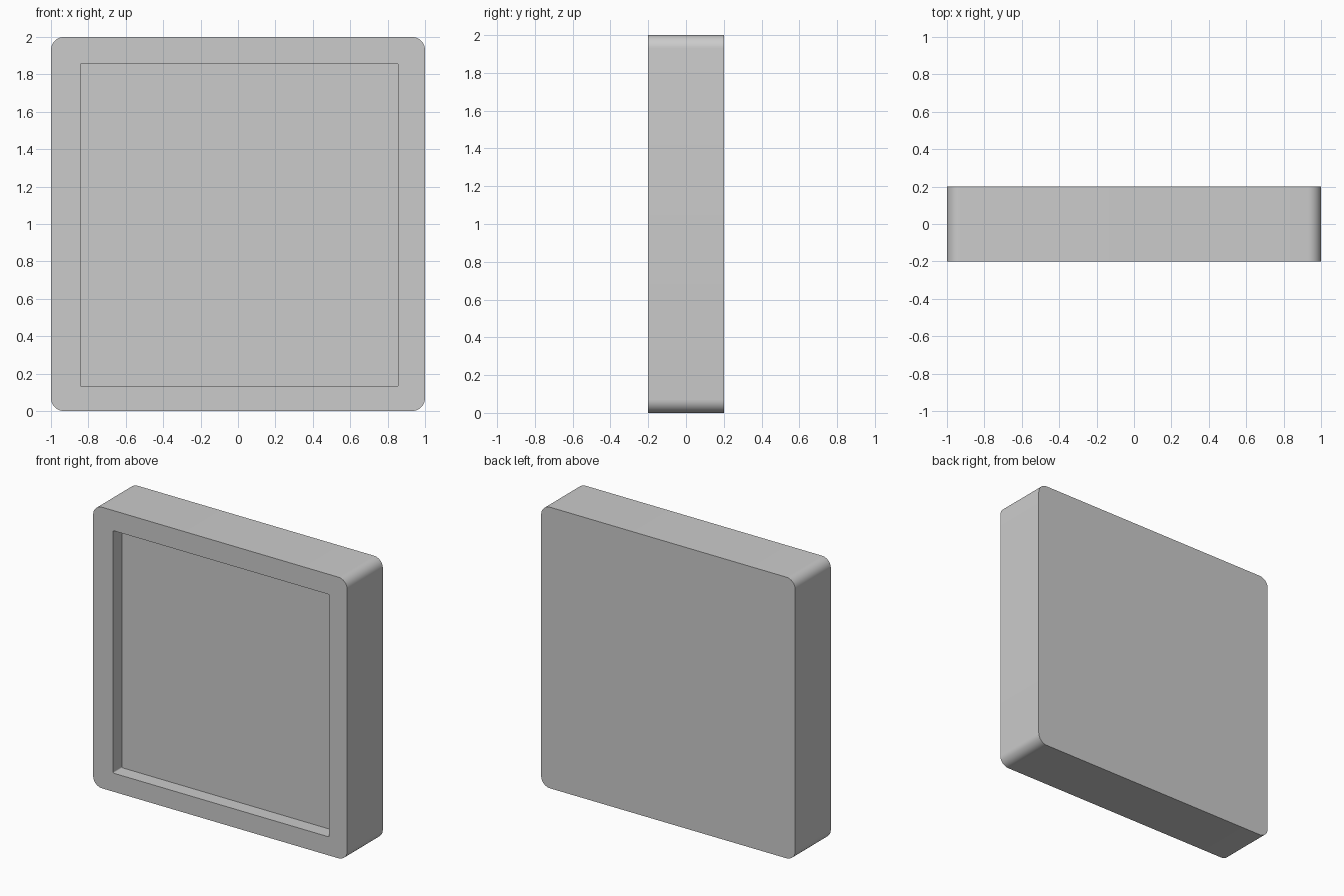
import bpy, bmesh, math

if "Cube" in bpy.data.objects:
    bpy.data.objects.remove(bpy.data.objects["Cube"])

ARC_STEPS = 10


def rounded_loop(bm, x0, x1, z0, z1, r, y):
    """Rounded rectangle of vertices, counter-clockwise seen from the front."""
    corners = [(x1 - r, z0 + r, -90), (x1 - r, z1 - r, 0),
               (x0 + r, z1 - r, 90), (x0 + r, z0 + r, 180)]
    verts = []
    for cx, cz, start in corners:
        for i in range(ARC_STEPS + 1):
            a = math.radians(start + 90 * i / ARC_STEPS)
            verts.append(bm.verts.new((cx + r * math.cos(a), y, cz + r * math.sin(a))))
    return verts


def bridge(bm, a, b):
    n = len(a)
    for i in range(n):
        j = (i + 1) % n
        bm.faces.new((a[i], a[j], b[j], b[i]))


bm = bmesh.new()
outer = (-1.0, 1.0, 0.0, 2.0, 0.07)
pocket = (-0.843, 0.857, 0.132, 1.857, 0.008)

# Back, outer side wall, front rim, pocket wall, pocket floor
loops = [rounded_loop(bm, *outer, 0.2),
         rounded_loop(bm, *outer, -0.2),
         rounded_loop(bm, *pocket, -0.2),
         rounded_loop(bm, *pocket, -0.1)]
for a, b in zip(loops, loops[1:]):
    bridge(bm, a, b)
bm.faces.new(loops[0])
bm.faces.new(loops[-1])
bmesh.ops.recalc_face_normals(bm, faces=bm.faces[:])

mesh = bpy.data.meshes.new("recessed_panel")
bm.to_mesh(mesh)
bm.free()
panel = bpy.data.objects.new("recessed_panel", mesh)
bpy.context.collection.objects.link(panel)

# Smooth corners, crisp rims
bpy.context.view_layer.objects.active = panel
panel.select_set(True)
bpy.ops.object.shade_smooth_by_angle(angle=math.radians(30))
